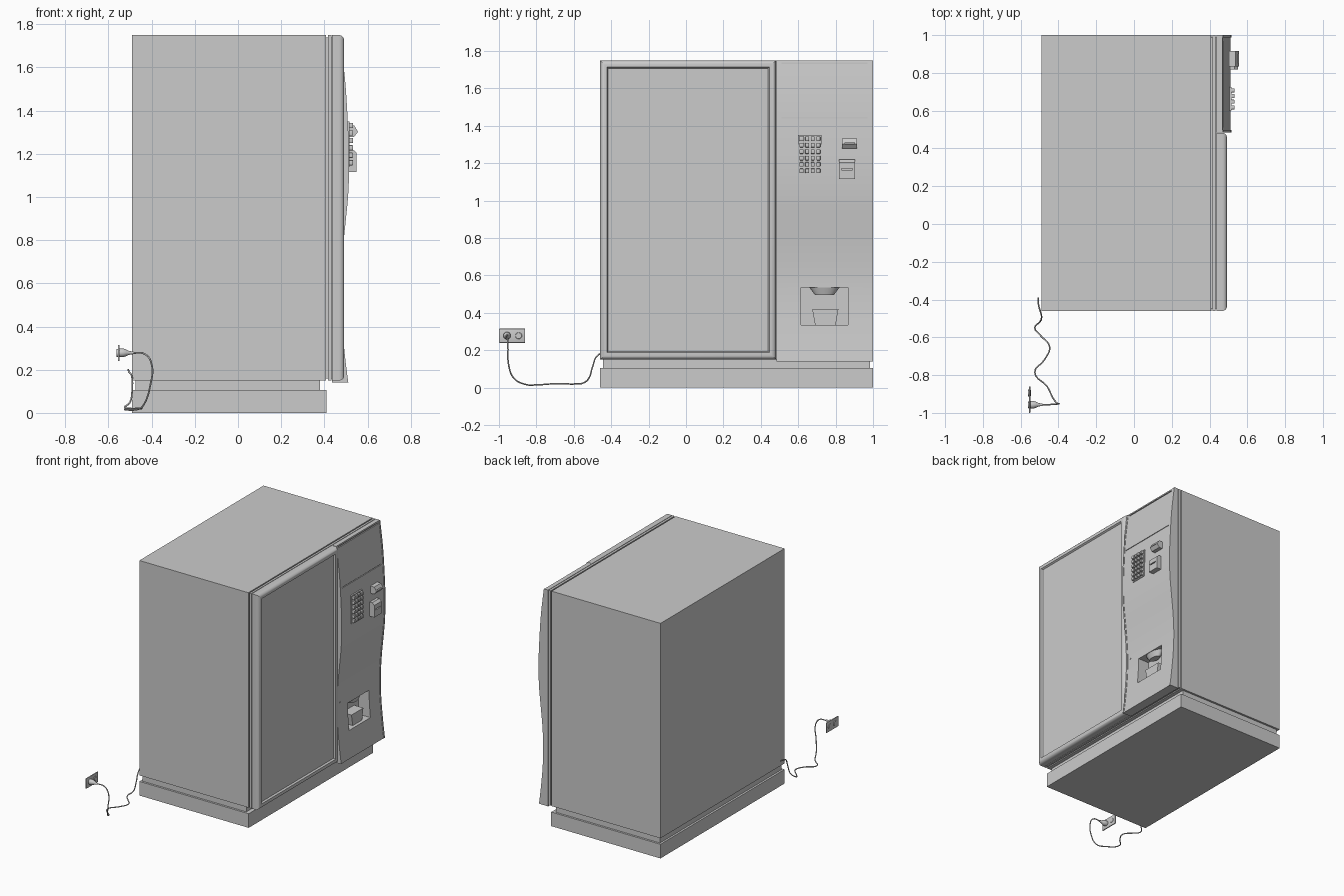
import bpy, bmesh, math
from mathutils import Vector

if "Cube" in bpy.data.objects:
    bpy.data.objects.remove(bpy.data.objects["Cube"])


def finish(name, bm, smooth=False):
    bmesh.ops.recalc_face_normals(bm, faces=bm.faces)
    me = bpy.data.meshes.new(name)
    bm.to_mesh(me)
    bm.free()
    ob = bpy.data.objects.new(name, me)
    bpy.context.collection.objects.link(ob)
    if smooth:
        activate(ob)
        bpy.ops.object.shade_smooth_by_angle(angle=math.radians(35))
    return ob


def activate(ob):
    bpy.ops.object.select_all(action='DESELECT')
    ob.select_set(True)
    bpy.context.view_layer.objects.active = ob


def box_mesh(x, y, z):
    bm = bmesh.new()
    bmesh.ops.create_cube(bm, size=1)
    for v in bm.verts:
        v.co = Vector([(r[0] + r[1]) / 2 + c * (r[1] - r[0]) for r, c in zip((x, y, z), v.co)])
    return bm


def box(name, x, y, z, bevel=0):
    bm = box_mesh(x, y, z)
    if bevel:
        bmesh.ops.bevel(bm, geom=bm.edges[:], offset=bevel, segments=2, profile=0.5, affect='EDGES')
    return finish(name, bm, bevel > 0)


def prism(name, pts, lo, hi, smooth=False, plane='xz'):
    """Extrude a profile: 'xz' along y, or 'yz' along x."""
    bm = bmesh.new()
    def place(p, t):
        return (p[0], t, p[1]) if plane == 'xz' else (t, p[0], p[1])
    rings = [[bm.verts.new(place(p, t)) for p in pts] for t in (lo, hi)]
    n = len(pts)
    for i in range(n):
        j = (i + 1) % n
        bm.faces.new((rings[0][i], rings[0][j], rings[1][j], rings[1][i]))
    for r in rings:
        bm.faces.new(r)
    return finish(name, bm, smooth)


def lathe_x(name, prof, y, z, n=16):
    """Revolve (x, radius) pairs around an axis parallel to x."""
    bm = bmesh.new()
    rings = [[bm.verts.new((x, y + r * math.cos(2 * math.pi * k / n), z + r * math.sin(2 * math.pi * k / n)))
              for k in range(n)] for x, r in prof]
    for a, b in zip(rings, rings[1:]):
        for k in range(n):
            bm.faces.new((a[k], a[(k + 1) % n], b[(k + 1) % n], b[k]))
    bm.faces.new(rings[0])
    bm.faces.new(rings[-1])
    return finish(name, bm, True)


def cut(ob, x, y, z):
    cutter = box("cutter", x, y, z)
    cutter.hide_render = True
    m = ob.modifiers.new("cut", 'BOOLEAN')
    m.operation, m.solver, m.object = 'DIFFERENCE', 'EXACT', cutter
    activate(ob)
    bpy.ops.object.modifier_apply(modifier=m.name)
    bpy.data.objects.remove(cutter)


# Cabinet, plinth and the layered door seal
Y0, Y1 = -0.46, 1.0
box("plinth", (-0.49, 0.41), (Y0, Y1), (0, 0.105))
box("plinth_recess", (-0.475, 0.38), (Y0 + 0.015, Y1 - 0.015), (0.105, 0.15))
cabinet = box("cabinet", (-0.49, 0.407), (Y0, Y1), (0.15, 1.75))
seal = box("door_seal", (0.407, 0.437), (Y0 + 0.012, Y1 - 0.012), (0.16, 1.738))
door_back = box("door_back", (0.416, 0.432), (Y0, Y1), (0.15, 1.75))

# Display door: rounded frame with a sunken window
bm = box_mesh((0.436, 0.492), (Y0, 0.482), (0.15, 1.75))
edges = [e for e in bm.edges if max(v.co.x for v in e.verts) > 0.49 and min(v.co.x for v in e.verts) > 0.49]
bmesh.ops.bevel(bm, geom=edges, offset=0.024, segments=5, profile=0.5, affect='EDGES')
front = max(bm.faces, key=lambda f: f.calc_center_median().x)
bmesh.ops.inset_region(bm, faces=[front], thickness=0.018)
bmesh.ops.inset_region(bm, faces=[front], thickness=0.010, depth=-0.012)
finish("display_door", bm, True)

# Control panel with a gentle wave, plus raised side trims
KEYS = [(0.508, 0.14), (0.494, 0.25), (0.478, 0.42), (0.473, 0.58), (0.481, 0.74), (0.495, 0.88),
        (0.508, 1.02), (0.512, 1.18), (0.506, 1.34), (0.495, 1.52), (0.481, 1.65), (0.468, 1.75)]


def wave(steps=4):
    pts = []
    for i in range(len(KEYS) - 1):
        a, b, c, d = (Vector(KEYS[min(max(k, 0), len(KEYS) - 1)]) for k in range(i - 1, i + 3))
        for s in range(steps):
            t = s / steps
            pts.append(0.5 * (2 * b + (c - a) * t + (2 * a - 5 * b + 4 * c - d) * t ** 2
                              + (3 * b - a - 3 * c + d) * t ** 3))
    return pts + [Vector(KEYS[-1])]


def panel(name, off, lo, hi):
    pts = [(p.x + off, p.y) for p in wave()] + [(0.436, 1.75), (0.436, 0.14)]
    return prism(name, pts, lo, hi, True)


control = panel("control_panel", 0, 0.497, 0.988)
panel("panel_trim_inner", 0.003, 0.485, 0.497)
panel("panel_trim_outer", 0.003, 0.988, 1.0)
for gx, gz in ((0.463, 1.735), (0.495, 1.442)):
    cut(control, (gx, 0.6), (0.51, 0.97), (gz - 0.004, gz + 0.004))

# Delivery recess with chute and tapered cup bin
for ob in (control, seal, door_back, cabinet):
    cut(ob, (0.385, 0.6), (0.615, 0.865), (0.335, 0.535))
prism("delivery_bin", [(0.69, 0.336), (0.80, 0.336), (0.815, 0.42), (0.675, 0.42)], 0.386, 0.462, plane='yz')
bm = bmesh.new()
bmesh.ops.create_cone(bm, cap_ends=True, segments=24, radius1=0.05, radius2=0.08, depth=0.04)
for v in bm.verts:
    v.co = (0.43 + v.co.x * 0.5, 0.74 + v.co.y, 0.515 + v.co.z)
finish("delivery_chute", bm, True)
lathe_x("panel_lock", [(0.46, 0.005), (0.477, 0.005)], 0.525, 0.575, 10)

# Keypad: plate and a grid of buttons
box("keypad_plate", (0.495, 0.516), (0.60, 0.725), (1.14, 1.35))
for r in range(6):
    for c in range(4):
        y, z = 0.6175 + c * 0.030, 1.159 + r * 0.0344
        box("key_button", (0.512, 0.533), (y - 0.0105, y + 0.0105), (z - 0.012, z + 0.012), 0.003)

# Coin unit and bill reader
coin = prism("coin_unit", [(0.495, 1.278), (0.537, 1.278), (0.556, 1.302), (0.538, 1.332), (0.495, 1.332)],
             0.835, 0.915)
cut(coin, (0.535, 0.57), (0.85, 0.90), (1.304, 1.310))
bill = prism("bill_reader", [(0.495, 1.115), (0.550, 1.115), (0.550, 1.205), (0.532, 1.22), (0.495, 1.22)],
             0.818, 0.903)
cut(bill, (0.535, 0.57), (0.832, 0.889), (1.165, 1.173))

# Wall outlet with a free socket, and the plug
box("outlet_plate", (-0.557, -0.549), (-1.0, -0.86), (0.24, 0.315), 0.002)
lathe_x("free_socket", [(-0.562, 0.018), (-0.548, 0.018), (-0.546, 0.016)], -0.895, 0.278)
for dy in (-0.006, 0.006):
    box("socket_slot", (-0.548, -0.545), (-0.896 + dy, -0.894 + dy), (0.273, 0.285))
lathe_x("plug", [(-0.562, 0.018), (-0.545, 0.020), (-0.530, 0.020), (-0.515, 0.014), (-0.505, 0.009),
                 (-0.485, 0.006)], -0.957, 0.278)

# Power cord lying on the floor and rising behind the cabinet
path = [(-0.49, -0.957, 0.278), (-0.43, -0.955, 0.272), (-0.40, -0.952, 0.225), (-0.408, -0.948, 0.12),
        (-0.43, -0.92, 0.05), (-0.46, -0.86, 0.018), (-0.525, -0.785, 0.016), (-0.475, -0.72, 0.02),
        (-0.447, -0.65, 0.02), (-0.495, -0.59, 0.02), (-0.525, -0.55, 0.025), (-0.50, -0.52, 0.05),
        (-0.490, -0.50, 0.11), (-0.492, -0.475, 0.17), (-0.505, -0.43, 0.19), (-0.508, -0.39, 0.20)]
cu = bpy.data.curves.new("power_cord", 'CURVE')
cu.dimensions, cu.bevel_depth, cu.bevel_resolution, cu.resolution_u = '3D', 0.004, 2, 5
cu.use_fill_caps = True
sp = cu.splines.new('BEZIER')
sp.bezier_points.add(len(path) - 1)
for bp, p in zip(sp.bezier_points, path):
    bp.co = p
    bp.handle_left_type = bp.handle_right_type = 'AUTO'
bpy.context.collection.objects.link(bpy.data.objects.new("power_cord", cu))
